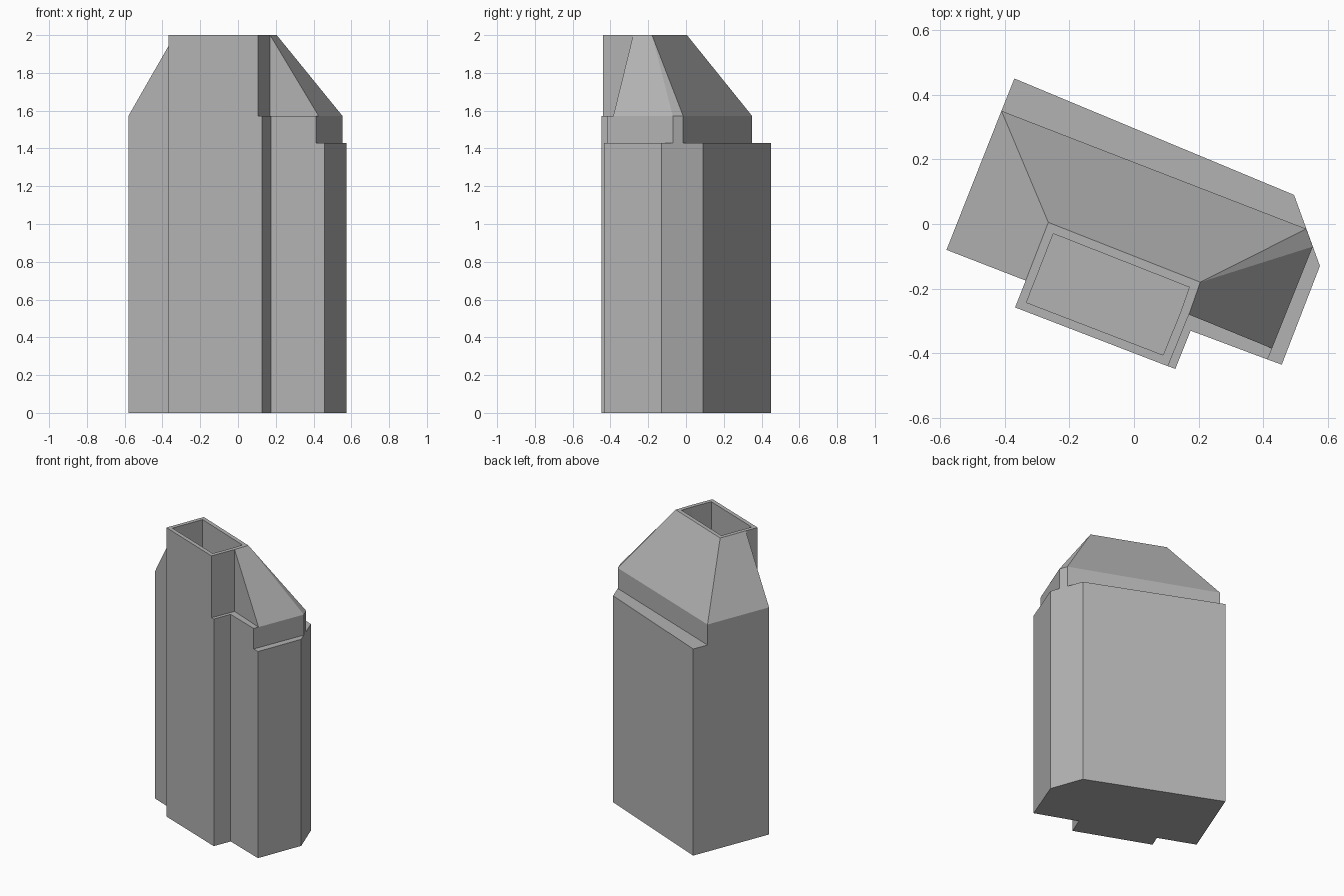
import bpy
import bmesh

cube = bpy.data.objects.get("Cube")
if cube:
    bpy.data.objects.remove(cube, do_unlink=True)

# One plain grey for the whole massing
grey = bpy.data.materials.new("plain grey")
grey.use_nodes = True
colour = (0.45, 0.45, 0.45, 1)
grey.diffuse_color = colour
grey.node_tree.nodes["Principled BSDF"].inputs["Base Color"].default_value = colour

LEDGE, EAVE, TOP = 1.43, 1.572, 2.0

# Ground outline, counter-clockwise from the left front corner
ground = [(-0.58, -0.08), (-0.335, -0.175), (-0.368, -0.258),
          (0.128, -0.448), (0.175, -0.33), (0.457, -0.435),
          (0.575, -0.13), (0.495, 0.09), (-0.37, 0.45)]

# Set-back upper storey: the right end and the back step inwards
upper = ground[:5] + [(0.413, -0.419), (0.553, -0.07), (0.533, -0.015), (-0.41, 0.35)]

# Foot of the roof: narrow ledge beside the shaft and along the right front
roof_foot = upper[:3] + [(0.105, -0.44), (0.17, -0.28), (0.427, -0.385)] + upper[6:]

# Rim of the shaft: repeated points let the roof planes meet in corners
rim = [upper[1], upper[1], upper[2], roof_foot[3], roof_foot[4], roof_foot[4],
       (0.205, -0.18), (0.205, -0.18), (-0.265, 0.005)]

levels = [(ground, 0), (ground, LEDGE), (upper, LEDGE),
          (upper, EAVE), (roof_foot, EAVE), (rim, TOP)]

bm = bmesh.new()
shared = {}


def vert(point, z):
    key = (*point, z)
    if key not in shared:
        shared[key] = bm.verts.new(key)
    return shared[key]


def face(verts):
    verts = list(dict.fromkeys(verts))
    return bm.faces.new(verts) if len(verts) > 2 else None


# Loft walls, ledges and roof slopes between successive outlines
for (low, z0), (high, z1) in zip(levels, levels[1:]):
    for i in range(len(low)):
        j = (i + 1) % len(low)
        face([vert(low[i], z0), vert(low[j], z0), vert(high[j], z1), vert(high[i], z1)])

# Base, and the open shaft sunk inside a thin rim
face([vert(p, 0) for p in reversed(ground)])
opening = face([vert(p, TOP) for p in rim])
bm.normal_update()
bmesh.ops.inset_region(bm, faces=[opening], thickness=0.027, use_even_offset=True)
shaft = bmesh.ops.extrude_face_region(bm, geom=[opening])
floor = [v for v in shaft["geom"] if isinstance(v, bmesh.types.BMVert)]
bmesh.ops.translate(bm, verts=floor, vec=(0, 0, -0.43))
if opening.is_valid:
    bmesh.ops.delete(bm, geom=[opening], context="FACES_ONLY")

mesh = bpy.data.meshes.new("building_shell")
bm.to_mesh(mesh)
bm.free()
mesh.materials.append(grey)
building = bpy.data.objects.new("building_shell", mesh)
bpy.context.collection.objects.link(building)
